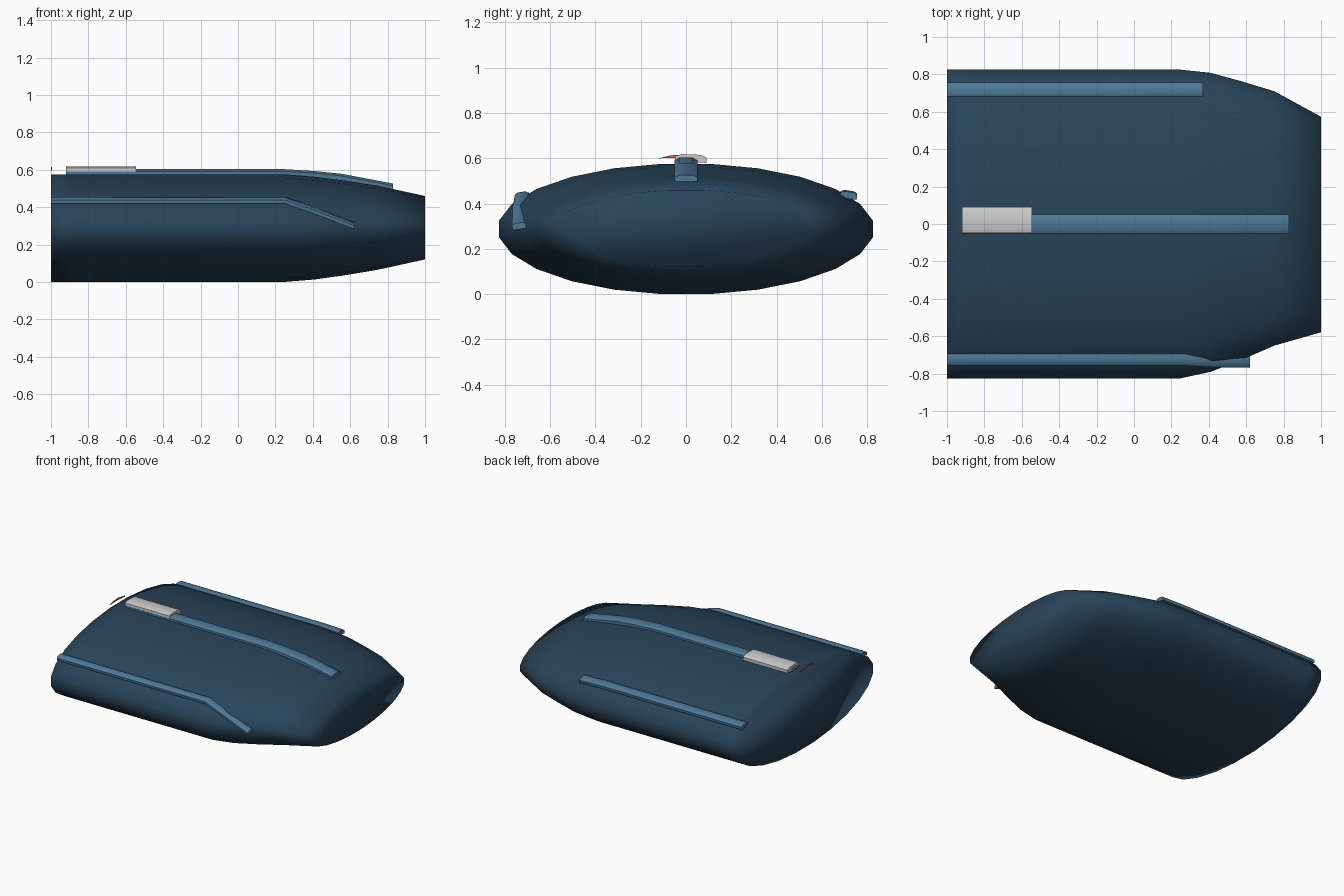
import bpy, math

if "Cube" in bpy.data.objects:
    bpy.data.objects.remove(bpy.data.objects["Cube"])


def material(name, rgb):
    m = bpy.data.materials.new(name)
    m.diffuse_color = (*rgb, 1)
    m.use_nodes = True
    m.node_tree.nodes["Principled BSDF"].inputs["Base Color"].default_value = m.diffuse_color
    return m


navy = material("navy_fabric", (0.022, 0.058, 0.10))
blue = material("blue_tape", (0.075, 0.19, 0.31))
white = material("white_label", (0.85, 0.88, 0.88))
red = material("red_tab", (0.7, 0.12, 0.08))


def loft(name, rings, mat, angle):
    """Skin equal-length rings of points and cap both ends."""
    n = len(rings[0])
    verts = [p for r in rings for p in r]
    faces = [(i * n + j, i * n + (j + 1) % n, (i + 1) * n + (j + 1) % n, (i + 1) * n + j)
             for i in range(len(rings) - 1) for j in range(n)]
    faces += [tuple(reversed(range(n))), tuple(range(len(verts) - n, len(verts)))]
    me = bpy.data.meshes.new(name)
    me.from_pydata(verts, [], faces)
    me.materials.append(mat)
    ob = bpy.data.objects.new(name, me)
    bpy.context.collection.objects.link(ob)
    bpy.context.view_layer.objects.active = ob
    ob.select_set(True)
    bpy.ops.object.shade_smooth_by_angle(angle=math.radians(angle))
    ob.select_set(False)
    return ob


# Padded bag: 24-sided oval sections, tapering at the foot
# (x, half width back, half width front, half height, centre height)
sections = [(-1, .832, .832, .290, .288), (-.9, .832, .832, .290, .288),
            (.25, .832, .832, .290, .288), (.41, .815, .797, .277, .288),
            (.58, .768, .730, .254, .289), (.75, .716, .656, .226, .290),
            (1, .578, .584, .171, .290)]
rings = []
for x, wb, wf, h, zc in sections:
    ring = []
    for k in range(24):
        a = math.radians(7.5 + 15 * k)
        c = math.cos(a)
        ring.append((x, c * (wb if c > 0 else wf), zc + h * math.sin(a)))
    rings.append(ring)
loft("bag_body", rings, navy, 100)


# Tapes: a chamfered strip swept along a path of (x, y, base z)
def tape(name, path, width, height, mat, tilt=0.0):
    w = width / 2
    prof = [(-w, 0), (w, 0), (w, height * .7), (w * .6, height),
            (-w * .6, height), (-w, height * .7)]
    ct, st = math.cos(tilt), math.sin(tilt)
    return loft(name, [[(x, y + a * ct - b * st, z + a * st + b * ct) for a, b in prof]
                       for x, y, z in path], mat, 35)


tape("centre_tape", [(-.92, 0, .565), (.25, 0, .565), (.41, 0, .555),
                     (.55, 0, .541), (.83, 0, .488)], .10, .038, blue)
tape("back_zip", [(-1, .716, .428), (.2, .716, .428), (.37, .716, .422)],
     .075, .030, blue, -.15)
tape("front_zip", [(-1, -.722, .424), (.25, -.722, .424), (.4, -.732, .373),
                   (.62, -.735, .287)], .062, .028, blue, .15)

# Label on the centre tape and the thin pull tab at the head edge
tape("label", [(-.92, .02, .583), (-.545, .02, .583)], .14, .034, white, -.04)
tab = [(-.12, .600), (-.03, .603), (.06, .596), (.06, .602), (-.02, .616), (-.07, .613)]
loft("pull_tab", [[(x, y, z) for y, z in tab] for x in (-1, -.995)], red, 30)
